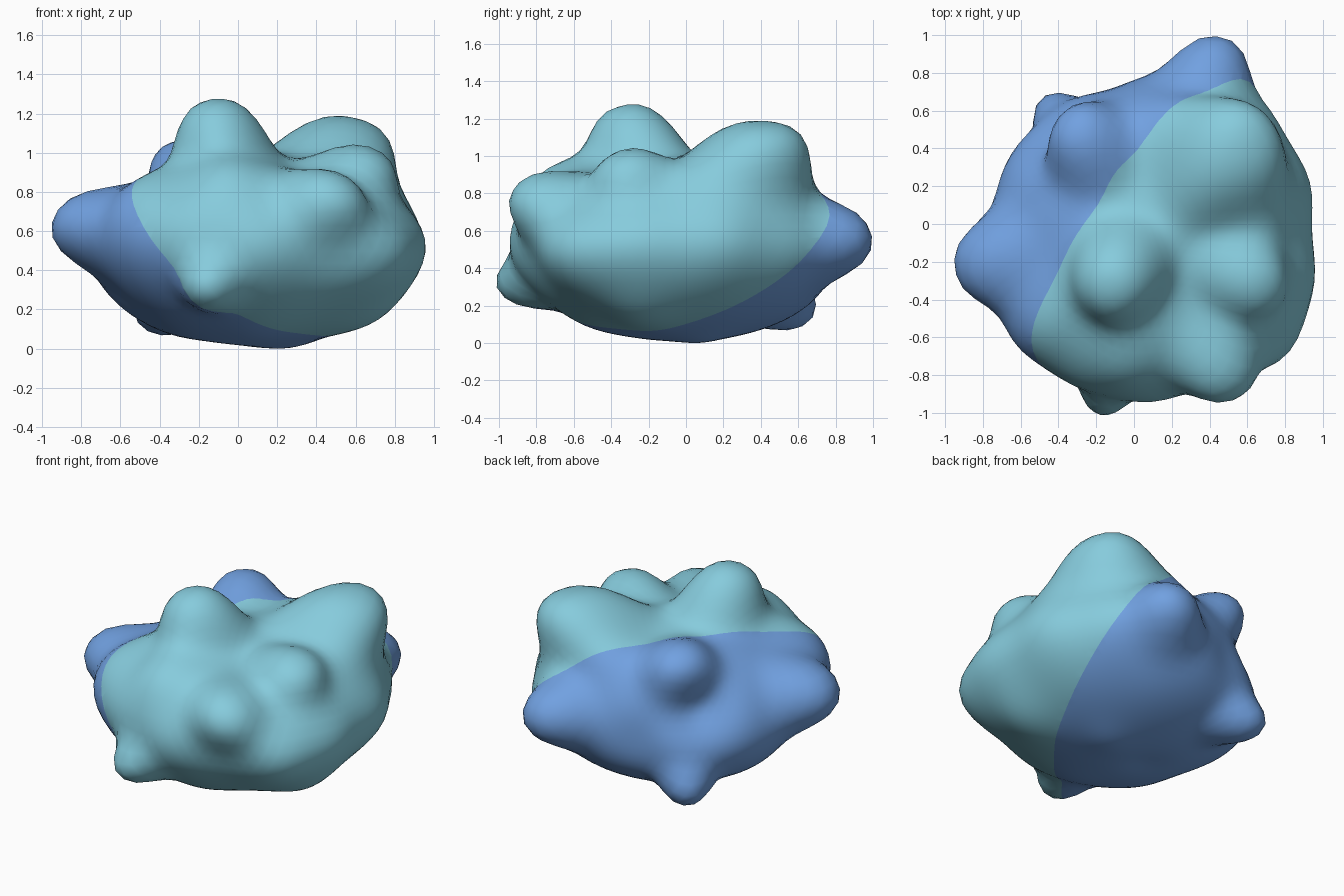
import bpy, bmesh, math
from mathutils import Vector

if "Cube" in bpy.data.objects:
    bpy.data.objects.remove(bpy.data.objects["Cube"])

CENTER = Vector((0.06, -0.02, 0.5))
AXES = Vector((0.83, 0.85, 0.49))

# Knobs on the body: x, y, z of the tip and its angular width
KNOBS = [
    (-0.13, -0.34, 1.27, .26), (0.60, 0.42, 1.18, .25), (0.70, -0.35, 1.01, .19),
    (0.52, -0.90, 0.83, .16), (-0.18, -0.99, 0.27, .12), (-0.94, -0.23, 0.67, .18),
    (0.46, 0.99, 0.57, .16), (-0.34, 0.54, 1.03, .21), (-0.46, 0.64, 0.12, .14),
]
# Plain surface points: dips, flanks and underside
FLANKS = [
    (0.26, 0.04, 1.03), (0.36, -0.40, 0.93), (0.74, 0.05, 0.94),
    (-0.40, 0.46, 0.66), (-0.32, -0.08, 0.96), (0.20, 0.60, 0.97),
    (-0.08, 0.30, 1.00), (-0.64, -0.22, 0.83), (-0.08, -0.76, 0.92),
    (0.58, -0.66, 0.86), (0.58, 0.64, 1.06), (-0.52, -0.56, 0.84),
    (0.12, -0.94, 0.54), (0.95, -0.32, 0.56), (0.93, 0.22, 0.57),
    (0.68, 0.66, 0.55), (0.72, -0.28, 0.16), (0.28, 0.08, 0.01),
    (-0.60, -0.20, 0.28), (-0.64, -0.62, 0.60), (-0.30, -0.86, 0.62),
    (0.16, 0.83, 0.60), (-0.70, 0.16, 0.62), (0.80, -0.70, 0.50),
    (0.80, 0.36, 0.97), (0.22, -0.70, 0.90), (-0.14, 0.71, 0.50),
    (-0.10, 0.00, 0.04), (0.30, 0.55, 0.16), (0.10, -0.55, 0.10),
]
FLANK_WIDTH = 0.2


def base_radius(d):
    return 1 / Vector((d.x / AXES.x, d.y / AXES.y, d.z / AXES.z)).length


# Knobs get a blunter falloff than the flanks
lumps = []
for x, y, z, w, blunt in [(*k, 1.3) for k in KNOBS] + [(*p, FLANK_WIDTH, 1.0) for p in FLANKS]:
    v = Vector((x, y, z)) - CENTER
    lumps.append([v.normalized(), v.length, w, 0.0, blunt])


def radius(d):
    return base_radius(d) + sum(
        a * math.exp(-((d - k).length_squared / (2 * w * w)) ** b) for k, r, w, a, b in lumps)


# Relax the lump heights until the surface passes through the points
for _ in range(40):
    for k in lumps:
        k[3] += 0.6 * (k[1] - radius(k[0]))


def material(name, color):
    m = bpy.data.materials.new(name)
    m.diffuse_color = (*color, 1)
    m.use_nodes = True
    m.node_tree.nodes["Principled BSDF"].inputs["Base Color"].default_value = m.diffuse_color
    return m


# Lumpy body
bm = bmesh.new()
bmesh.ops.create_icosphere(bm, subdivisions=5, radius=1)
for v in bm.verts:
    d = v.co.normalized()
    v.co = CENTER + d * radius(d)
low = min(v.co.z for v in bm.verts)
for v in bm.verts:
    v.co.z -= low

# Two colours, parted by a slanted flat cut
normal = Vector((0.637, -0.464, 0.615)).normalized()
point = normal * 0.425
bmesh.ops.bisect_plane(bm, geom=bm.verts[:] + bm.edges[:] + bm.faces[:],
                       dist=0.0005, plane_co=point, plane_no=normal)
for f in bm.faces:
    f.smooth = True
    f.material_index = 0 if (f.calc_center_median() - point).dot(normal) > 0 else 1

mesh = bpy.data.meshes.new("lumpy_body")
bm.to_mesh(mesh)
bm.free()
mesh.materials.append(material("light teal", (0.24, 0.60, 0.72)))
mesh.materials.append(material("soft blue", (0.165, 0.355, 0.75)))
bpy.context.collection.objects.link(bpy.data.objects.new("lumpy_body", mesh))
